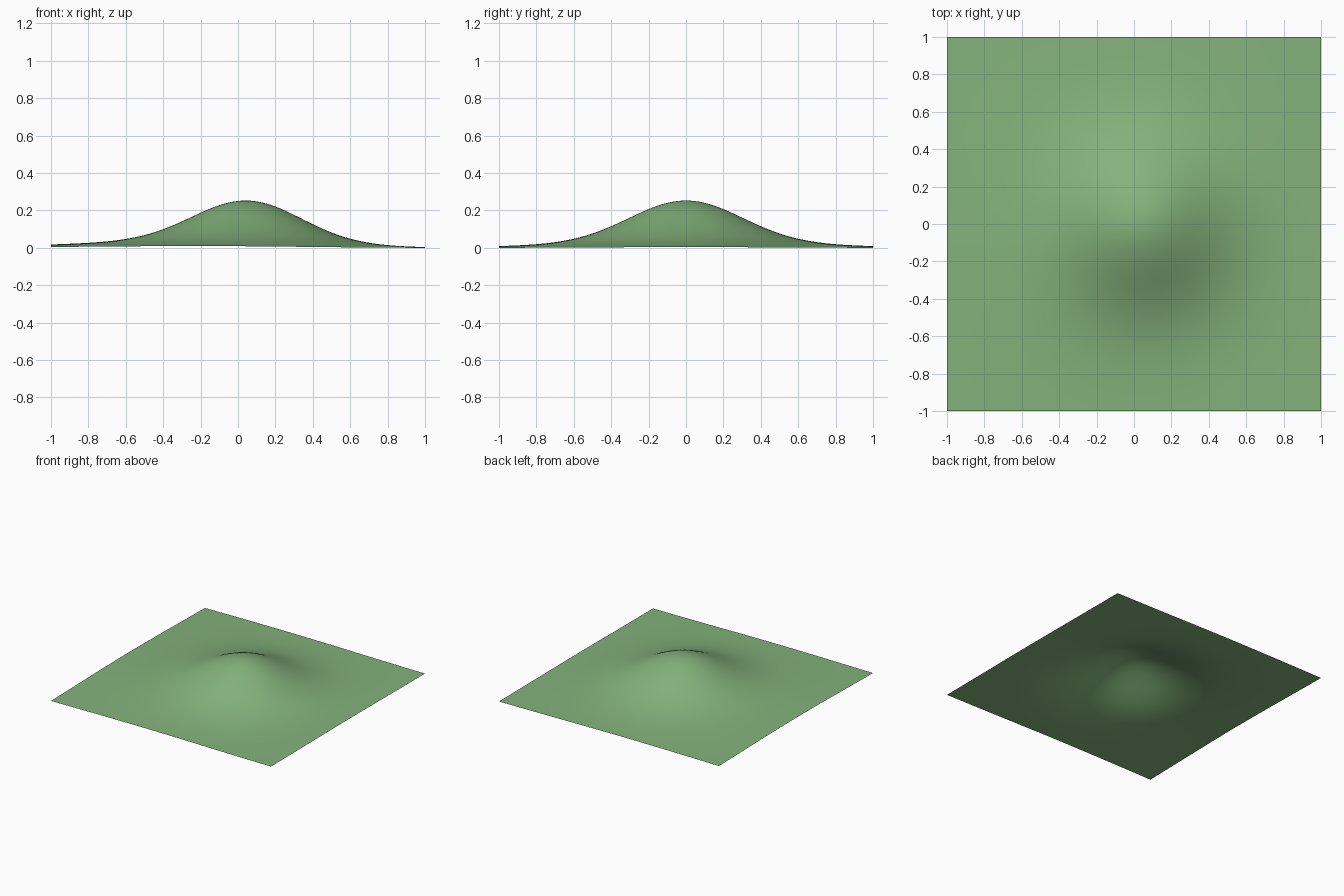
import bpy
import bmesh
import math

if "Cube" in bpy.data.objects:
    bpy.data.objects.remove(bpy.data.objects["Cube"])


def bell(x, y, cx, sx, sy, height):
    """Bell-shaped hill centred on (cx, 0)."""
    return height * math.exp(-((x - cx) ** 2) / (2 * sx ** 2) - y ** 2 / (2 * sy ** 2))


# Square sheet, raised by a main hill and a broad low slope to its left
bm = bmesh.new()
bmesh.ops.create_grid(bm, x_segments=80, y_segments=80, size=1.0)
for v in bm.verts:
    x, y = v.co.x, v.co.y
    v.co.z = bell(x, y, 0.05, 0.29, 0.30, 0.225) + bell(x, y, -0.30, 0.65, 0.65, 0.034)

# Rest the lowest corner on the ground
low = min(v.co.z for v in bm.verts)
for v in bm.verts:
    v.co.z -= low
for f in bm.faces:
    f.smooth = True

mesh = bpy.data.meshes.new("hill_surface")
bm.to_mesh(mesh)
bm.free()
hill = bpy.data.objects.new("hill_surface", mesh)
bpy.context.collection.objects.link(hill)

# Soft green
green = bpy.data.materials.new("green")
green.diffuse_color = (0.23, 0.45, 0.20, 1.0)
green.use_nodes = True
green.node_tree.nodes["Principled BSDF"].inputs["Base Color"].default_value = green.diffuse_color
mesh.materials.append(green)
